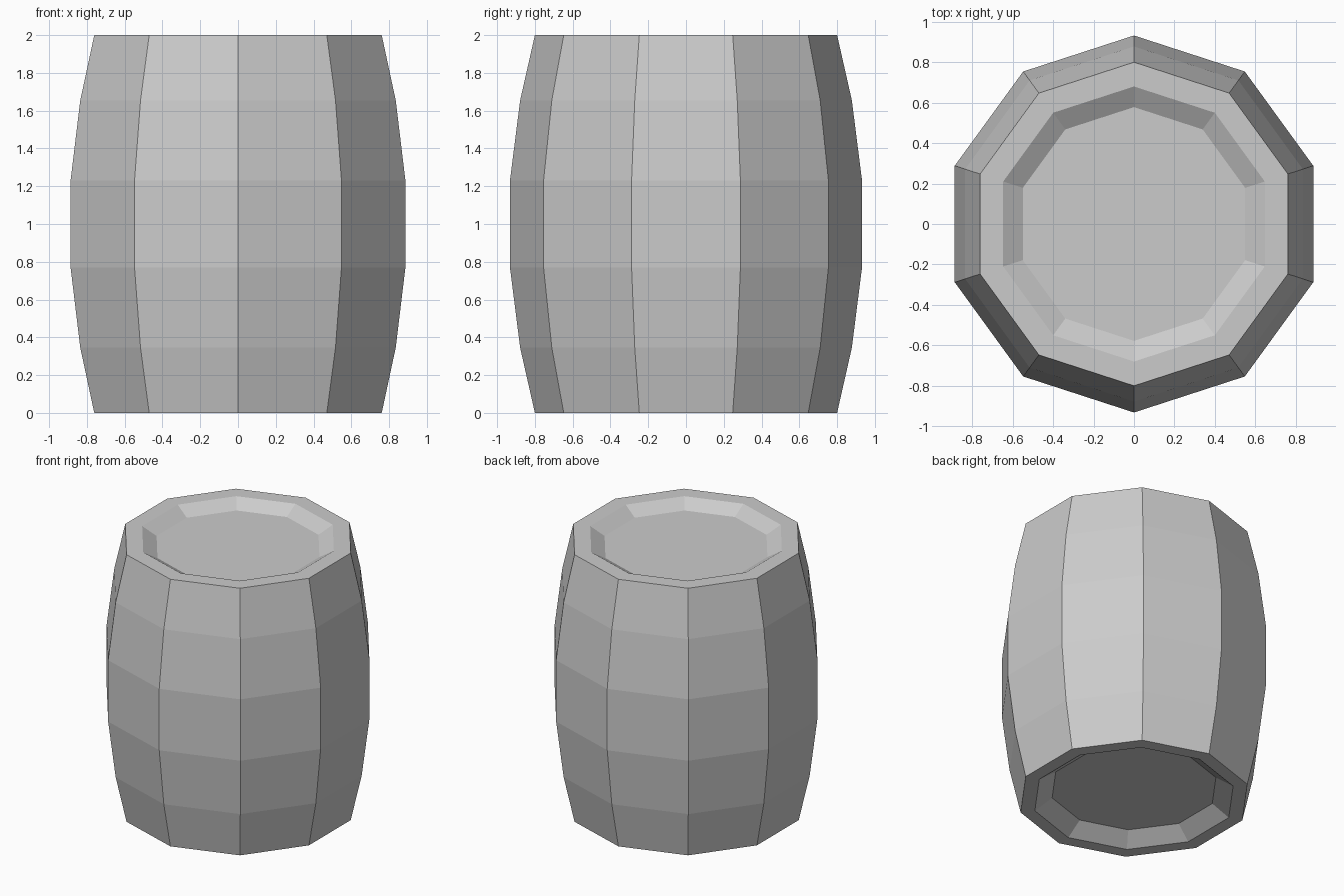
import bpy, bmesh
from math import sin, cos, pi

if "Cube" in bpy.data.objects:
    bpy.data.objects.remove(bpy.data.objects["Cube"])

SIDES = 10

# Half-profile of the barrel (radius, height), from bottom recess to top recess
PROFILE = [
    (0.578, 0.085), (0.70, 0.0),            # bottom recess and rim
    (0.80, 0.0), (0.878, 0.345), (0.932, 0.77),
    (0.932, 1.23), (0.878, 1.655), (0.80, 2.0),
    (0.68, 2.0), (0.578, 1.94),             # top rim and recess
]


def lathe(name, profile, sides):
    bm = bmesh.new()
    rings = []
    for r, z in profile:
        rings.append([bm.verts.new((r * sin(2 * pi * i / sides),
                                    -r * cos(2 * pi * i / sides), z))
                      for i in range(sides)])
    for a, b in zip(rings, rings[1:]):
        for i in range(sides):
            j = (i + 1) % sides
            bm.faces.new((a[i], a[j], b[j], b[i]))
    # Flat lids at both ends
    bm.faces.new(rings[0][::-1])
    bm.faces.new(rings[-1])
    bmesh.ops.recalc_face_normals(bm, faces=bm.faces)
    mesh = bpy.data.meshes.new(name)
    bm.to_mesh(mesh)
    bm.free()
    obj = bpy.data.objects.new(name, mesh)
    bpy.context.collection.objects.link(obj)
    return obj


# Flat-shaded ten-sided barrel
lathe("barrel", PROFILE, SIDES)
